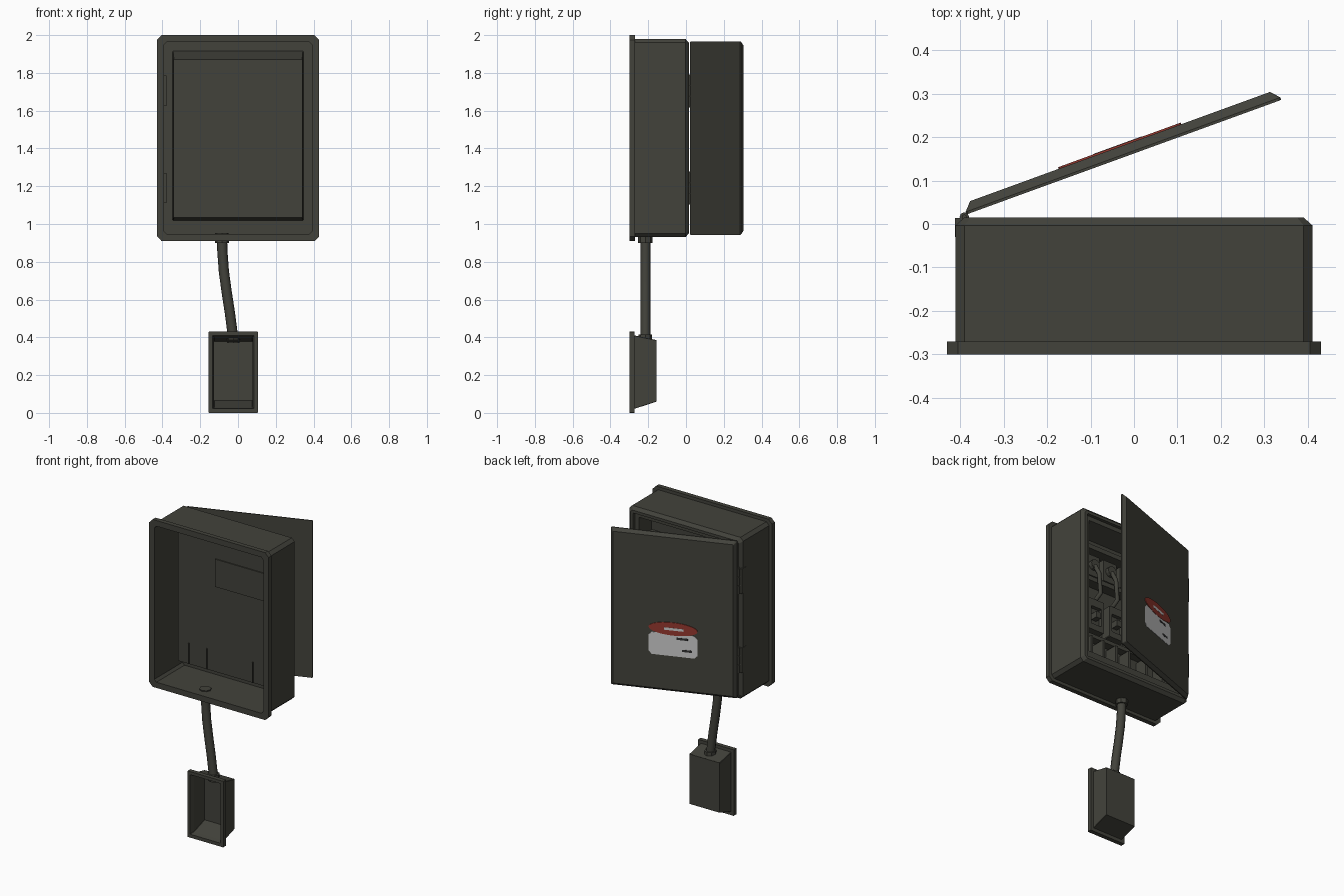
import bpy, bmesh, math
from mathutils import Matrix, Vector

old = bpy.data.objects.get("Cube")
if old:
    bpy.data.objects.remove(old, do_unlink=True)


def material(name, rgb):
    m = bpy.data.materials.new(name)
    m.use_nodes = True
    m.diffuse_color = (*rgb, 1)
    m.node_tree.nodes["Principled BSDF"].inputs["Base Color"].default_value = (*rgb, 1)
    return m


GREY = material("olive_grey", (0.055, 0.055, 0.044))
RED = material("label_red", (0.30, 0.04, 0.028))
WHITE = material("label_white", (0.62, 0.62, 0.62))
INK = material("label_ink", (0.03, 0.03, 0.03))


def finish(bm, name, mat, matrix=None):
    bmesh.ops.recalc_face_normals(bm, faces=bm.faces)
    mesh = bpy.data.meshes.new(name)
    bm.to_mesh(mesh)
    bm.free()
    mesh.materials.append(mat)
    ob = bpy.data.objects.new(name, mesh)
    bpy.context.collection.objects.link(ob)
    if matrix:
        ob.matrix_world = matrix
    return ob


def loft(name, rings, mat=GREY, closed=False, caps="", matrix=None):
    """Bridge rectangles (y, x0, x1, z0, z1, chamfer) along y."""
    bm = bmesh.new()
    loops = []
    for y, x0, x1, z0, z1, c in rings:
        pts = [(x0 + c, z0), (x1 - c, z0), (x1, z0 + c), (x1, z1 - c),
               (x1 - c, z1), (x0 + c, z1), (x0, z1 - c), (x0, z0 + c)]
        loops.append([bm.verts.new((x, y, z)) for x, z in pts])
    pairs = list(zip(loops, loops[1:]))
    if closed:
        pairs.append((loops[-1], loops[0]))
    for a, b in pairs:
        for i in range(8):
            j = (i + 1) % 8
            bm.faces.new((a[i], a[j], b[j], b[i]))
    if "start" in caps:
        bm.faces.new(loops[0])
    if "end" in caps:
        bm.faces.new(loops[-1])
    return finish(bm, name, mat, matrix)


def box(name, x0, x1, y0, y1, z0, z1, mat=GREY, matrix=None):
    bm = bmesh.new()
    bmesh.ops.create_cube(bm, size=1)
    for v in bm.verts:
        v.co = Vector(((x0 + x1) / 2 + v.co.x * (x1 - x0),
                       (y0 + y1) / 2 + v.co.y * (y1 - y0),
                       (z0 + z1) / 2 + v.co.z * (z1 - z0)))
    return finish(bm, name, mat, matrix)


def cylinder(name, loc, r, depth, sides=8, axis="Z", mat=GREY, scale=(1, 1, 1), matrix=None):
    bm = bmesh.new()
    bmesh.ops.create_cone(bm, cap_ends=True, segments=sides, radius1=r, radius2=r, depth=depth)
    if axis == "Y":
        bm.transform(Matrix.Rotation(math.pi / 2, 4, "X"))
    bm.transform(Matrix.Translation(loc) @ Matrix.Diagonal((*scale, 1)))
    return finish(bm, name, mat, matrix)


def tube(name, points, r):
    curve = bpy.data.curves.new(name, "CURVE")
    curve.dimensions = "3D"
    curve.bevel_depth = r
    curve.bevel_resolution = 2
    curve.use_fill_caps = True
    s = curve.splines.new("POLY")
    s.points.add(len(points) - 1)
    for p, co in zip(s.points, points):
        p.co = (*co, 1)
    curve.materials.append(GREY)
    ob = bpy.data.objects.new(name, curve)
    bpy.context.collection.objects.link(ob)
    return ob


def centred(y, half, z0, z1, c):
    return (y, -half, half, z0, z1, c)


# Cabinet shell, open at the wall side and at the door side
loft("cabinet_shell", [
    centred(-0.30, 0.43, 0.91, 2.0, 0.025),
    centred(-0.27, 0.43, 0.91, 2.0, 0.025),
    centred(-0.27, 0.41, 0.93, 1.98, 0.02),
    centred(-0.003, 0.41, 0.93, 1.98, 0.02),
    centred(0.015, 0.39, 0.95, 1.96, 0.015),
    centred(0.015, 0.372, 0.968, 1.942, 0.005),
    centred(-0.01, 0.372, 0.968, 1.942, 0.005),
    centred(-0.01, 0.393, 0.947, 1.963, 0.015),
    centred(-0.30, 0.393, 0.947, 1.963, 0.015)], closed=True)

# Recessed inner tray that carries the equipment
tray = loft("inner_tray", [
    centred(-0.008, 0.38, 0.96, 1.95, 0.002),
    centred(-0.008, 0.345, 1.02, 1.915, 0.002),
    centred(-0.13, 0.34, 1.035, 1.87, 0.002)], caps="end")
solid = tray.modifiers.new("thickness", "SOLIDIFY")
solid.thickness = 0.005
solid.offset = 0

# Tray rear details: cover plate and divider tabs
box("rear_cover_plate", -0.07, 0.32, -0.139, -0.132, 1.59, 1.77)
for x in (-0.26, -0.13, 0.2):
    box("rear_divider_tab", x - 0.003, x + 0.003, -0.139, -0.131, 1.036, 1.17)

# Breaker row with round terminals and bent leads
box("breaker_shelf", -0.09, 0.335, -0.13, -0.06, 1.55, 1.58)
box("breaker_header", -0.09, 0.335, -0.13, -0.05, 1.76, 1.79)
for x in (0.25, 0.12, -0.01):
    box("breaker_block", x - 0.05, x + 0.05, -0.13, -0.08, 1.6, 1.74)
    cylinder("breaker_terminal", (x, -0.07, 1.67), 0.032, 0.03, 12, "Y")
    tube("breaker_lead", [(x, -0.06, 1.66), (x - 0.01, -0.035, 1.6),
                          (x - 0.03, -0.045, 1.48), (x - 0.03, -0.11, 1.44)], 0.014)

# Switch modules in a framed bank
for x in (0.24, 0.08, -0.08, -0.24):
    loft("switch_module", [
        (-0.13, x - 0.06, x + 0.06, 1.22, 1.43, 0.004),
        (-0.06, x - 0.06, x + 0.06, 1.22, 1.43, 0.004),
        (-0.06, x - 0.04, x + 0.04, 1.26, 1.38, 0.004),
        (-0.085, x - 0.04, x + 0.04, 1.26, 1.38, 0.004)], caps="end")
    box("switch_toggle", x - 0.018, x + 0.018, -0.085, -0.04, 1.3, 1.34)
box("bank_rail", -0.335, 0.335, -0.13, -0.075, 1.175, 1.2)

# Lower wiring dividers
for x in (-0.26, -0.13, 0.0, 0.1, 0.2, 0.29):
    box("lower_divider", x - 0.008, x + 0.008, -0.13, -0.04, 1.036, 1.16)

# Open door with chamfered outer edges, swung about the hinge
door_pose = Matrix.Translation((-0.385, 0.022, 0)) @ Matrix.Rotation(math.radians(20), 4, "Z")
loft("door", [
    (0.0, 0.0, 0.77, 0.943, 1.967, 0.004),
    (0.006, 0.0, 0.77, 0.943, 1.967, 0.004),
    (0.026, 0.018, 0.752, 0.961, 1.949, 0.004)], caps="start end", matrix=door_pose)

# Warning label on the door
label = loft("label_plate", [
    (0.025, 0.235, 0.535, 1.18, 1.325, 0.02),
    (0.028, 0.235, 0.535, 1.18, 1.325, 0.02)], WHITE, caps="start end", matrix=door_pose)
cylinder("label_oval", (0.385, 0.0275, 1.357), 0.15, 0.005, 28, "Y", RED,
         (1, 1, 0.28), door_pose)
box("label_oval_stripe", 0.32, 0.44, 0.029, 0.031, 1.348, 1.364, WHITE, door_pose)
for x, z, w in ((0.33, 1.29, 0.07), (0.3, 1.215, 0.06)):
    box("label_mark", x - w / 2, x + w / 2, 0.027, 0.029, z, z + 0.014, INK, door_pose)

# Hinges: three knuckles, a pin and a leaf inside the wall
for zc in (1.705, 1.19):
    cylinder("hinge_pin", (-0.39, 0.016, zc), 0.006, 0.175)
    for k in (-1, 0, 1):
        cylinder("hinge_knuckle", (-0.39, 0.016, zc + k * 0.057), 0.011, 0.05)
    box("hinge_leaf", -0.412, -0.378, -0.03, 0.014, zc - 0.08, zc + 0.08)

# Conduit with collars at both ends
tube("conduit", [(-0.085, -0.215, 0.94), (-0.083, -0.215, 0.86), (-0.075, -0.215, 0.75),
                 (-0.06, -0.215, 0.64), (-0.043, -0.215, 0.53), (-0.025, -0.215, 0.39)], 0.027)
for name, x, z, r in (("upper_collar", -0.085, 0.915, 0.038), ("upper_locknut", -0.085, 0.949, 0.036),
                      ("lower_collar", -0.025, 0.4, 0.036), ("lower_locknut", -0.025, 0.375, 0.034)):
    cylinder(name, (x, -0.215, z), r, 0.03 if "collar" in name else 0.008)

# Small outlet box, open at the wall side
loft("outlet_box", [
    (-0.30, -0.155, 0.105, 0.0, 0.43, 0.002),
    (-0.272, -0.155, 0.105, 0.0, 0.43, 0.002),
    (-0.272, -0.135, 0.085, 0.022, 0.41, 0.002),
    (-0.155, -0.135, 0.085, 0.06, 0.385, 0.002),
    (-0.163, -0.127, 0.077, 0.066, 0.379, 0.002),
    (-0.272, -0.127, 0.077, 0.03, 0.402, 0.002),
    (-0.30, -0.135, 0.085, 0.022, 0.41, 0.002)], closed=True)
box("outlet_box_back", -0.134, 0.084, -0.163, -0.155, 0.061, 0.384)
